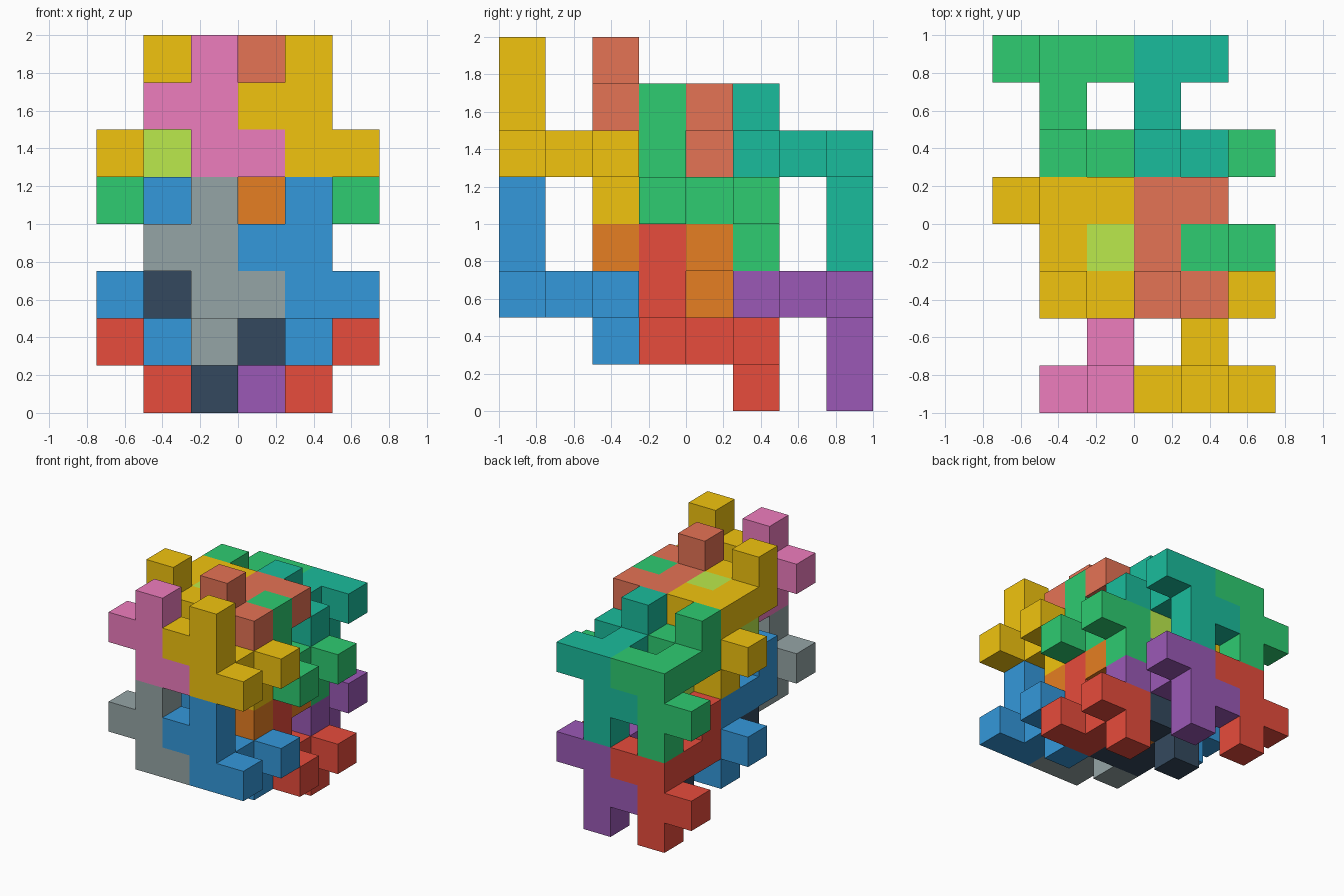
import bpy, bmesh
from mathutils import Vector

if "Cube" in bpy.data.objects:
    bpy.data.objects.remove(bpy.data.objects["Cube"])

U = 0.25                             # cell size
ORIGIN = Vector((-0.75, -1.0, 0.0))  # corner of cell (0, 0, 0)

# One interlocking piece, as cells around the centre of its F-shaped plate:
# the plate, a one-cell rod behind it, then a three-cell hook
PIECE = [(0, 0, 0), (-1, 0, 0), (0, 0, 1), (0, 0, -1), (1, 0, -1),
         (0, 1, -1),
         (0, 2, -1), (1, 2, -1), (0, 2, -2)]
# The same piece turned half round the x axis
TURNED = [(x, -y, -z) for x, y, z in PIECE]

COLOURS = {
    "gold": "F1C40F", "pink": "EE7DBE", "grey": "95A5A6", "blue": "3498DB",
    "salmon": "E57355", "orange": "E67E22", "lime": "BBEA4C", "green": "2ECC71",
    "navy": "34495E", "red": "E74C3C", "teal": "1ABC9C", "purple": "9B59B6",
}


def material(name):
    if name in bpy.data.materials:
        return bpy.data.materials[name]
    rgb = [int(COLOURS[name][i:i + 2], 16) / 255 for i in (0, 2, 4)]
    linear = [((c + 0.055) / 1.055) ** 2.4 for c in rgb]
    mat = bpy.data.materials.new(name)
    mat.diffuse_color = (*linear, 1)
    mat.use_nodes = True
    mat.node_tree.nodes["Principled BSDF"].inputs["Base Color"].default_value = mat.diffuse_color
    return mat


def build_piece(name, shape, centre, colour):
    cells = {tuple(a + b for a, b in zip(c, centre)) for c in shape}
    bm = bmesh.new()
    for cell in cells:
        for axis in range(3):
            for side in (0, 1):
                step = [0, 0, 0]
                step[axis] = 2 * side - 1
                # Skip walls between two cells of the same piece
                if tuple(a + b for a, b in zip(cell, step)) in cells:
                    continue
                corners = []
                for p, q in ((0, 0), (1, 0), (1, 1), (0, 1)):
                    v = list(cell)
                    v[axis] += side
                    v[(axis + 1) % 3] += p
                    v[(axis + 2) % 3] += q
                    corners.append(bm.verts.new(ORIGIN + Vector(v) * U))
                bm.faces.new(corners if side else corners[::-1])
    bmesh.ops.remove_doubles(bm, verts=bm.verts[:], dist=1e-4)
    # Merge coplanar cell faces into clean flat faces
    bmesh.ops.dissolve_limit(bm, angle_limit=0.01,
                             verts=bm.verts[:], edges=bm.edges[:])
    mesh = bpy.data.meshes.new(name)
    bm.to_mesh(mesh)
    bm.free()
    mesh.materials.append(material(colour))
    obj = bpy.data.objects.new(name, mesh)
    bpy.context.collection.objects.link(obj)


# Four rows from front to back: shape, centre of the lower left piece,
# then colours of lower left, lower right, upper left, upper right
ROWS = {
    "front": (PIECE, (2, 0, 3), ("grey", "blue", "pink", "gold")),
    "front_inner": (TURNED, (1, 4, 2), ("blue", "orange", "gold", "salmon")),
    "back_inner": (PIECE, (2, 3, 2), ("navy", "red", "lime", "green")),
    "back": (TURNED, (1, 7, 1), ("red", "purple", "green", "teal")),
}
for row, (shape, (x, y, z), colours) in ROWS.items():
    for n, colour in enumerate(colours):
        right, upper = n % 2, n // 2
        name = f"{row}_{('lower', 'upper')[upper]}_{('left', 'right')[right]}_piece"
        build_piece(name, shape, (x + 2 * right, y, z + 3 * upper), colour)
